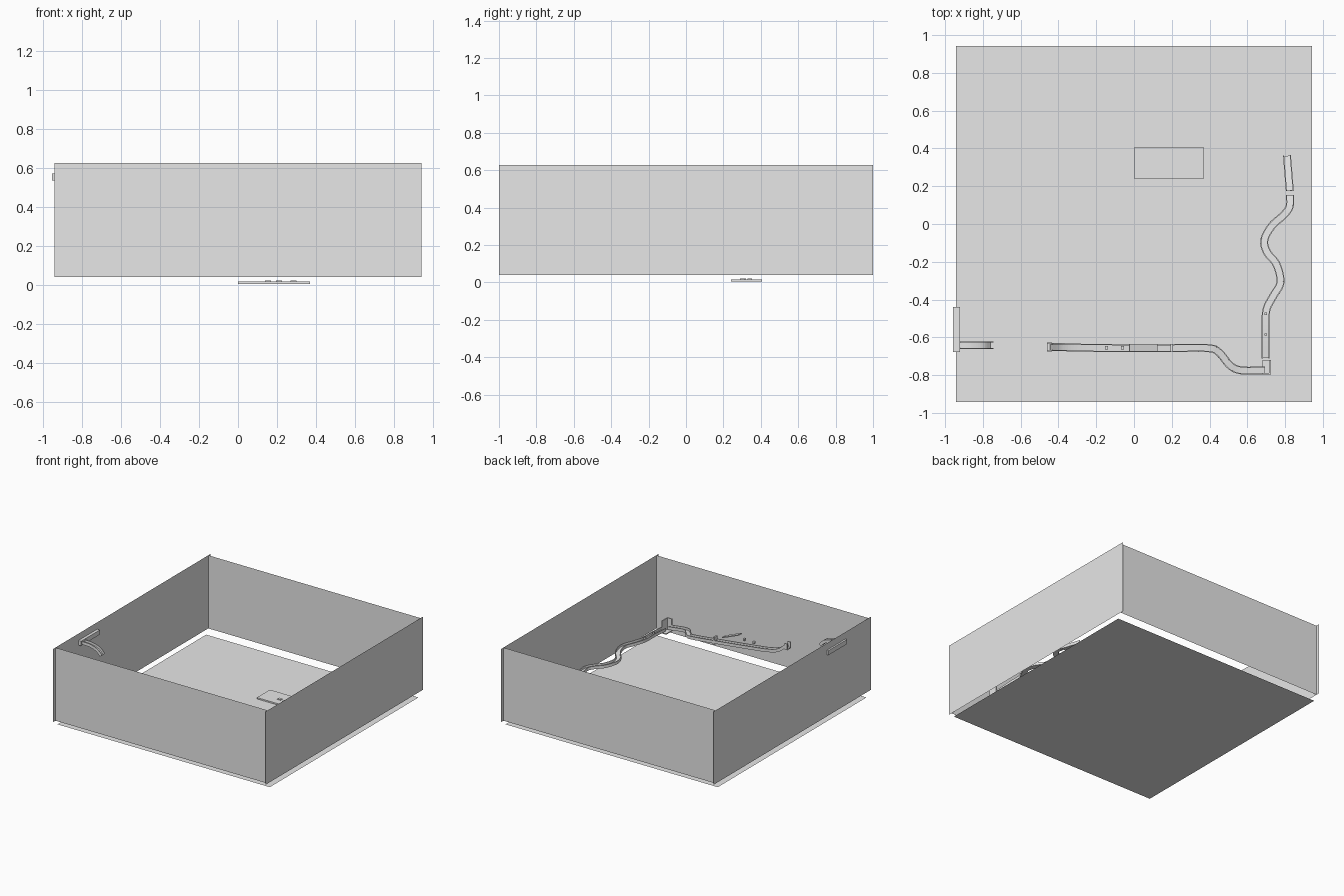
import bpy, bmesh, math
from mathutils import Vector

if "Cube" in bpy.data.objects:
    bpy.data.objects.remove(bpy.data.objects["Cube"])

grey = bpy.data.materials.new("light_grey")
grey.diffuse_color = (0.8, 0.8, 0.8, 1)
grey.use_nodes = True
grey.node_tree.nodes["Principled BSDF"].inputs["Base Color"].default_value = grey.diffuse_color


def make(name, bm):
    me = bpy.data.meshes.new(name)
    bm.to_mesh(me)
    bm.free()
    me.materials.append(grey)
    ob = bpy.data.objects.new(name, me)
    bpy.context.collection.objects.link(ob)
    return ob


def sheet(name, origin, u, v):
    """Flat rectangle from a corner and two edge vectors."""
    bm = bmesh.new()
    o, u, v = Vector(origin), Vector(u), Vector(v)
    bm.faces.new([bm.verts.new(p) for p in (o, o + u, o + u + v, o + v)])
    return make(name, bm)


def box(name, lo, hi, tilt=0):
    """Box between two corners, tilted about y around its centre."""
    bm = bmesh.new()
    bmesh.ops.create_cube(bm, size=1)
    lo, hi = Vector(lo), Vector(hi)
    bmesh.ops.scale(bm, vec=hi - lo, verts=bm.verts)
    ob = make(name, bm)
    ob.location = (lo + hi) / 2
    ob.rotation_euler.y = tilt
    return ob


def smooth_path(pts, steps=6):
    p = [Vector(q) for q in pts]
    p = [2 * p[0] - p[1]] + p + [2 * p[-1] - p[-2]]
    out = []
    for i in range(1, len(p) - 2):
        a, b, c, d = p[i - 1:i + 3]
        for k in range(steps):
            t = k / steps
            out.append(0.5 * (2 * b + (c - a) * t + (2 * a - 5 * b + 4 * c - d) * t * t
                              + (3 * b - a - 3 * c + d) * t ** 3))
    return out + [p[-2]]


def channel(name, pts, w=0.021, h=0.024, t=0.006):
    """U-shaped marble track swept along a smooth path."""
    prof = [(-w, h), (-w, 0), (w, 0), (w, h), (w - t, h), (w - t, t), (t - w, t), (t - w, h)]
    path = smooth_path(pts)
    bm = bmesh.new()
    rings = []
    for i, p in enumerate(path):
        tan = path[min(i + 1, len(path) - 1)] - path[max(i - 1, 0)]
        side = Vector((tan.y, -tan.x, 0)).normalized()
        up = side.cross(tan).normalized()
        rings.append([bm.verts.new(p + side * a + up * b) for a, b in prof])
    n = len(prof)
    for r, s in zip(rings, rings[1:]):
        for j in range(n):
            bm.faces.new((r[j], r[(j + 1) % n], s[(j + 1) % n], s[j]))
    for r in (rings[0], rings[-1]):
        for quad in ((0, 1, 6, 7), (1, 2, 5, 6), (2, 3, 4, 5)):
            bm.faces.new([r[j] for j in quad])
    bmesh.ops.recalc_face_normals(bm, faces=bm.faces)
    return make(name, bm)


# room: floor and four thin walls, with a gap above the floor
R, Z0, H = 0.943, 0.04, 0.587
sheet("floor", (-R, -R, 0), (2 * R, 0, 0), (0, 2 * R, 0))
for s, side in ((-1, "left"), (1, "right")):
    sheet(side + "_wall", (s * R, -s, Z0), (0, 2 * s, 0), (0, 0, H))
for s, side in ((-1, "front"), (1, "back")):
    sheet(side + "_wall", (s * R, s * 0.97, Z0), (-2 * s * R, 0, 0), (0, 0, H))

# base plate with small bumps
box("base_plate", (0, 0.24, 0.005), (0.37, 0.405, 0.016))
for x, y in ((0.155, 0.31), (0.21, 0.30), (0.285, 0.34)):
    box("plate_bump", (x - 0.015, y - 0.012, 0.016), (x + 0.015, y + 0.012, 0.021))

# start block on the left wall, with its chute
box("start_block", (-0.957, -0.677, 0.535), (-0.92, -0.44, 0.572))
channel("start_chute", [(-0.92, -0.642, 0.54), (-0.86, -0.642, 0.538),
                        (-0.80, -0.642, 0.52), (-0.762, -0.642, 0.485)])

# long track along the front wall
channel("front_track", [(-0.445, -0.652, 0.385), (-0.38, -0.652, 0.335), (-0.28, -0.655, 0.305),
                        (-0.1, -0.657, 0.28), (0.2, -0.657, 0.245), (0.39, -0.657, 0.225),
                        (0.45, -0.68, 0.215), (0.51, -0.75, 0.205), (0.57, -0.775, 0.195),
                        (0.69, -0.775, 0.18)])
for y in (-0.672, -0.631):
    box("track_end_guide", (-0.46, y - 0.004, 0.37), (-0.435, y + 0.004, 0.42))
box("track_end_base", (-0.46, -0.672, 0.37), (-0.435, -0.631, 0.377))
for x in (-0.145, -0.06):
    box("peg", (x - 0.008, -0.664, 0.33), (x + 0.008, -0.646, 0.348))
box("tilted_plank", (-0.03, -0.674, 0.338), (0.13, -0.636, 0.346), math.radians(22))
box("gate", (0.194, -0.678, 0.235), (0.206, -0.636, 0.295))

# corner cup: open box turning the marble
box("cup_base", (0.68, -0.795, 0.155), (0.724, -0.72, 0.163))
box("cup_outer_wall", (0.716, -0.795, 0.155), (0.724, -0.72, 0.255))
box("cup_front_wall", (0.68, -0.797, 0.155), (0.724, -0.789, 0.255))

# winding track along the right wall
channel("right_track", [(0.697, -0.71, 0.187), (0.697, -0.58, 0.195), (0.70, -0.46, 0.195),
                        (0.735, -0.385, 0.188), (0.775, -0.31, 0.18), (0.755, -0.215, 0.175),
                        (0.705, -0.15, 0.17), (0.69, -0.085, 0.165), (0.73, -0.01, 0.155),
                        (0.79, 0.045, 0.15), (0.823, 0.09, 0.145), (0.826, 0.15, 0.135)])
for y in (-0.585, -0.475):
    box("track_peg", (0.69, y - 0.006, 0.205), (0.704, y + 0.006, 0.225))

# last straight ramp
channel("end_ramp", [(0.825, 0.175, 0.12), (0.81, 0.36, 0.09)])
